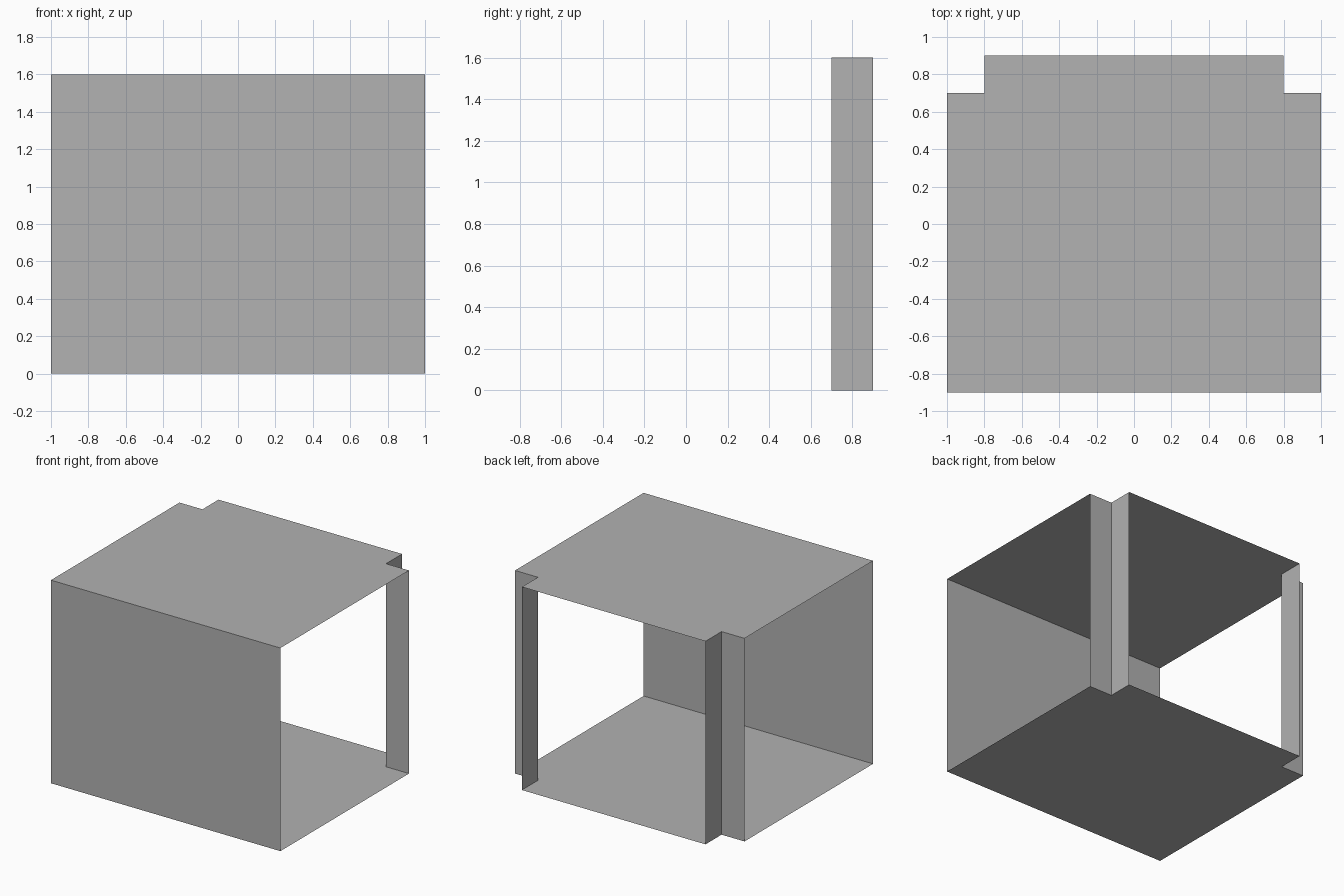
import bpy
import bmesh

cube = bpy.data.objects.get("Cube")
if cube:
    bpy.data.objects.remove(cube, do_unlink=True)

W, D, H, NOTCH = 1.0, 0.9, 1.6, 0.2  # half width, half depth, height, corner notch

grey = bpy.data.materials.new("plain grey")
grey.use_nodes = True
colour = (0.445, 0.445, 0.445, 1)
grey.diffuse_color = colour
grey.node_tree.nodes["Principled BSDF"].inputs["Base Color"].default_value = colour


def sheet(name, *faces):
    """Thin open surface made of flat polygons."""
    bm = bmesh.new()
    for points in faces:
        bm.faces.new([bm.verts.new(p) for p in points])
    bmesh.ops.remove_doubles(bm, verts=bm.verts, dist=0.0001)
    mesh = bpy.data.meshes.new(name)
    bm.to_mesh(mesh)
    bm.free()
    mesh.materials.append(grey)
    obj = bpy.data.objects.new(name, mesh)
    bpy.context.collection.objects.link(obj)
    return obj


def wall(a, b):
    """Upright rectangle over the ground line from a to b."""
    return [(*a, 0), (*b, 0), (*b, H), (*a, H)]


# Plan outline, counter-clockwise, with both back corners notched
right_half = [(W, -D), (W, D - NOTCH), (W - NOTCH, D - NOTCH), (W - NOTCH, D)]
outline = right_half + [(-x, y) for x, y in reversed(right_half)]

# Floor and roof
sheet("floor", [(x, y, 0) for x, y in reversed(outline)])
sheet("roof", [(x, y, H) for x, y in outline])

# Closed front
sheet("front_wall", wall(outline[-1], outline[0]))

# L-shaped notch walls; sides and back stay open
sheet("left_corner_post", wall(outline[1], outline[2]), wall(outline[2], outline[3]))
sheet("right_corner_post", wall(outline[4], outline[5]), wall(outline[5], outline[6]))
